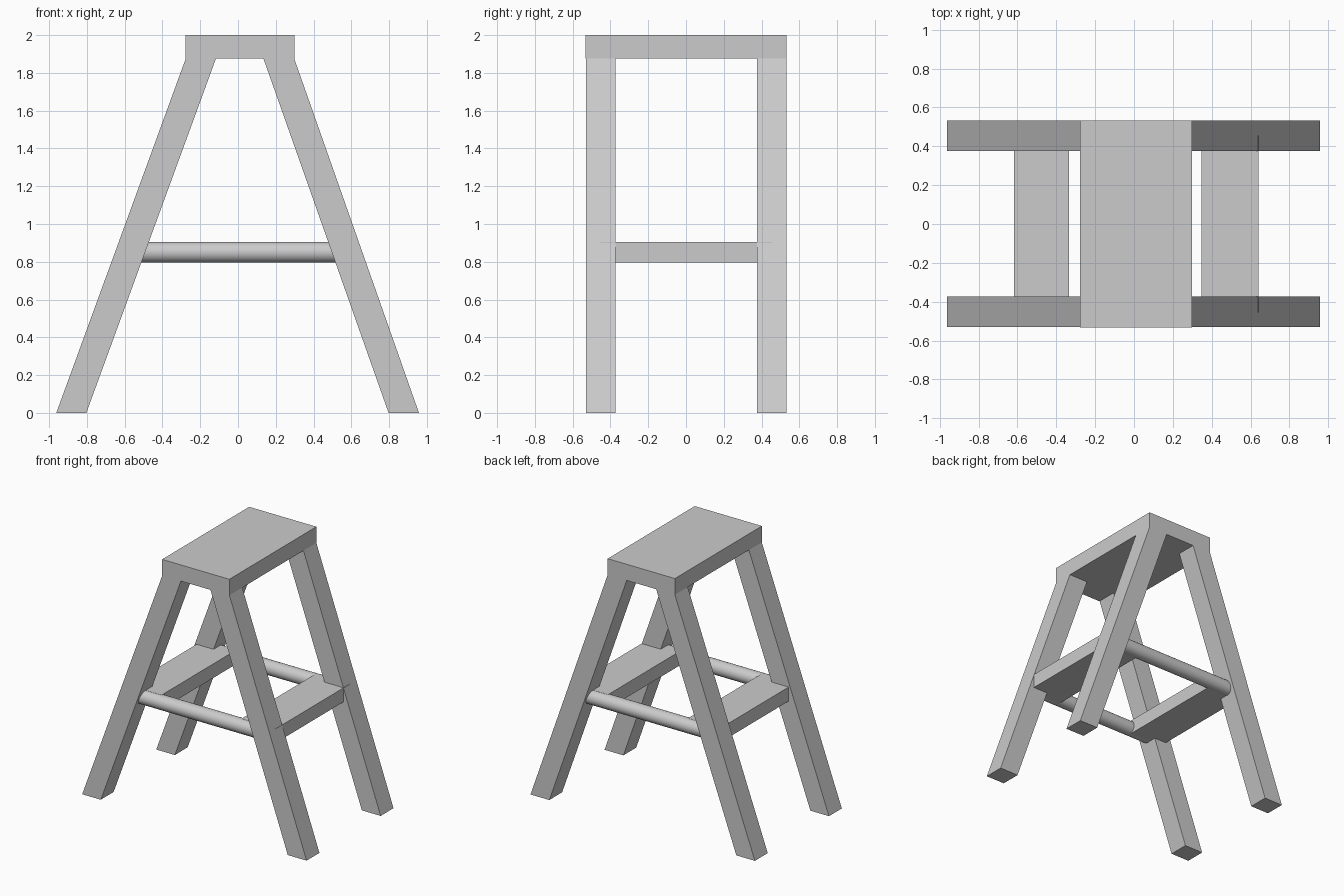
import bpy
import bmesh
from math import pi

if "Cube" in bpy.data.objects:
    bpy.data.objects.remove(bpy.data.objects["Cube"])


def add_object(name, bm):
    bmesh.ops.recalc_face_normals(bm, faces=bm.faces)
    mesh = bpy.data.meshes.new(name)
    bm.to_mesh(mesh)
    bm.free()
    obj = bpy.data.objects.new(name, mesh)
    bpy.context.collection.objects.link(obj)
    return obj


def prism(name, profile, y0, y1):
    """Extrude an (x, z) outline from y0 to y1."""
    bm = bmesh.new()
    face = bm.faces.new([bm.verts.new((x, y0, z)) for x, z in profile])
    ext = bmesh.ops.extrude_face_region(bm, geom=[face])
    verts = [v for v in ext["geom"] if isinstance(v, bmesh.types.BMVert)]
    bmesh.ops.translate(bm, verts=verts, vec=(0, y1 - y0, 0))
    return add_object(name, bm)


def board(name, x0, x1, y, z0, z1):
    return prism(name, [(x0, z0), (x1, z0), (x1, z1), (x0, z1)], -y, y)


# Top platform
board("top_platform", -0.277, 0.298, 0.532, 1.875, 2.0)

# Splayed legs, flush with the platform ends
leg_profiles = {
    "left": [(-0.962, 0), (-0.803, 0), (-0.117, 1.875), (-0.277, 1.875)],
    "right": [(0.797, 0), (0.958, 0), (0.298, 1.875), (0.135, 1.875)],
}
for side, profile in leg_profiles.items():
    prism(f"front_{side}_leg", profile, -0.53, -0.373)
    prism(f"back_{side}_leg", profile, 0.375, 0.532)

# Side steps, let into the legs
board("left_step", -0.617, -0.335, 0.455, 0.797, 0.906)
board("right_step", 0.348, 0.641, 0.455, 0.797, 0.906)

# Round cross rods joining the legs
for name, y in (("front_rod", -0.453), ("back_rod", 0.453)):
    bpy.ops.mesh.primitive_cylinder_add(vertices=32, radius=0.055, depth=1.12,
                                        location=(0, y, 0.85), rotation=(0, pi / 2, 0))
    bpy.context.object.name = name
    bpy.ops.object.shade_smooth_by_angle()
